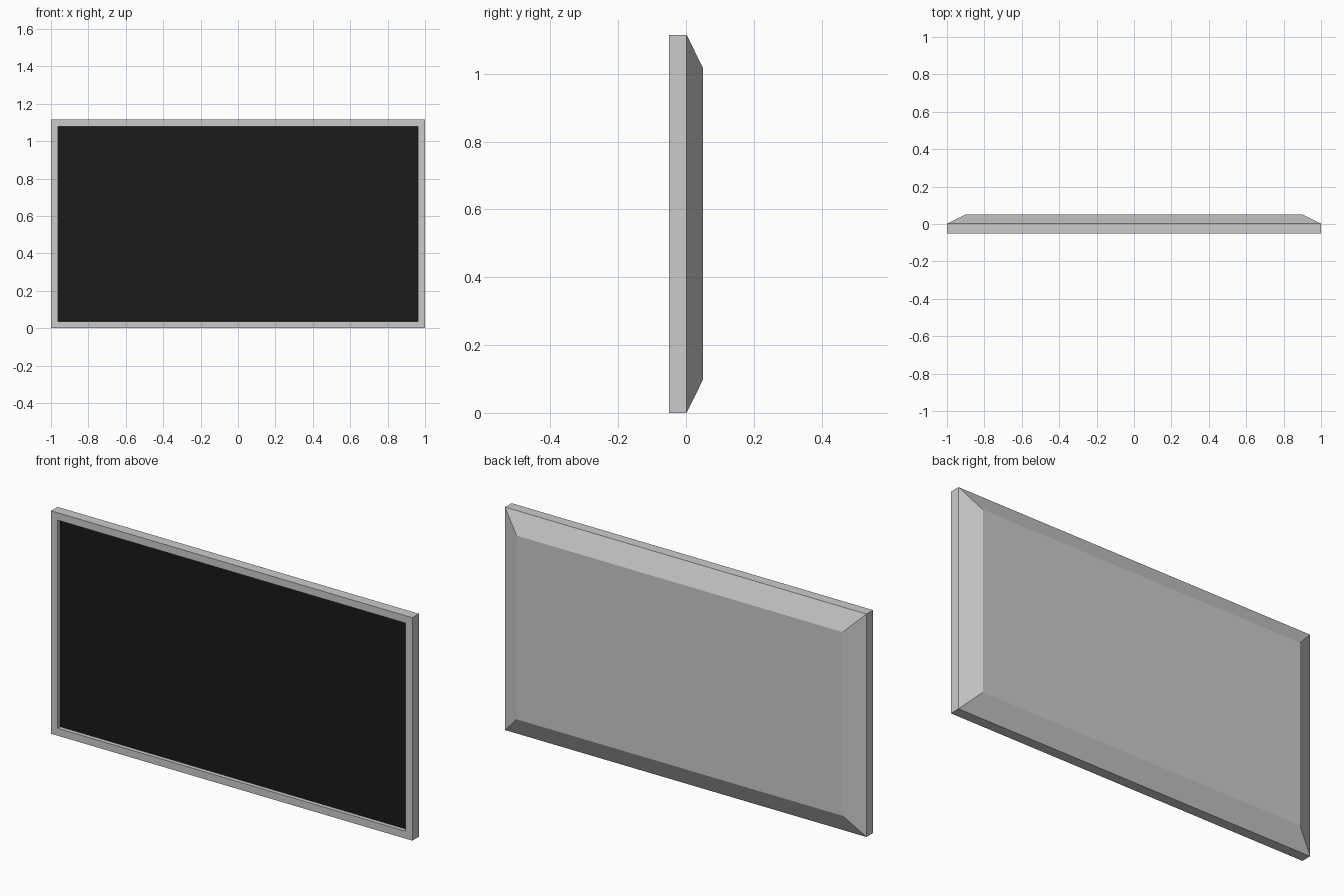
import bpy, bmesh

if "Cube" in bpy.data.objects:
    bpy.data.objects.remove(bpy.data.objects["Cube"])

HEIGHT = 1.115


def ring(bm, inset, y):
    """Rectangle of vertices, inset from the outer outline, at depth y."""
    x, lo, hi = 1 - inset, inset, HEIGHT - inset
    return [bm.verts.new((px, y, pz)) for px, pz in
            ((-x, lo), (x, lo), (x, hi), (-x, hi))]


def make_object(name, profile, cap_first=False, cap_last=False, color=None):
    """Skin a list of (inset, y) rectangles into one object."""
    bm = bmesh.new()
    rings = [ring(bm, inset, y) for inset, y in profile]
    for a, b in zip(rings, rings[1:]):
        for i in range(4):
            j = (i + 1) % 4
            bm.faces.new((a[i], a[j], b[j], b[i]))
    if cap_first:
        bm.faces.new(rings[0])
    if cap_last:
        bm.faces.new(rings[-1][::-1])
    mesh = bpy.data.meshes.new(name)
    bm.to_mesh(mesh)
    bm.free()
    obj = bpy.data.objects.new(name, mesh)
    bpy.context.collection.objects.link(obj)
    if color:
        mat = bpy.data.materials.new(name + "_color")
        mat.diffuse_color = color
        mat.use_nodes = True
        mat.node_tree.nodes["Principled BSDF"].inputs["Base Color"].default_value = mat.diffuse_color
        mesh.materials.append(mat)
    return obj


# Bezel: recess wall, front face and outer side
make_object("bezel", [(0.037, -0.03), (0.037, -0.05), (0, -0.05), (0, 0.002)])

# Back housing: chamfered sides and flat rear panel
make_object("back_housing", [(0, 0.002), (0.098, 0.05)], cap_last=True)

# Screen: dark panel at the bottom of the recess
make_object("screen", [(0.037, -0.03)], cap_first=True,
            color=(0.01, 0.01, 0.01, 1))
